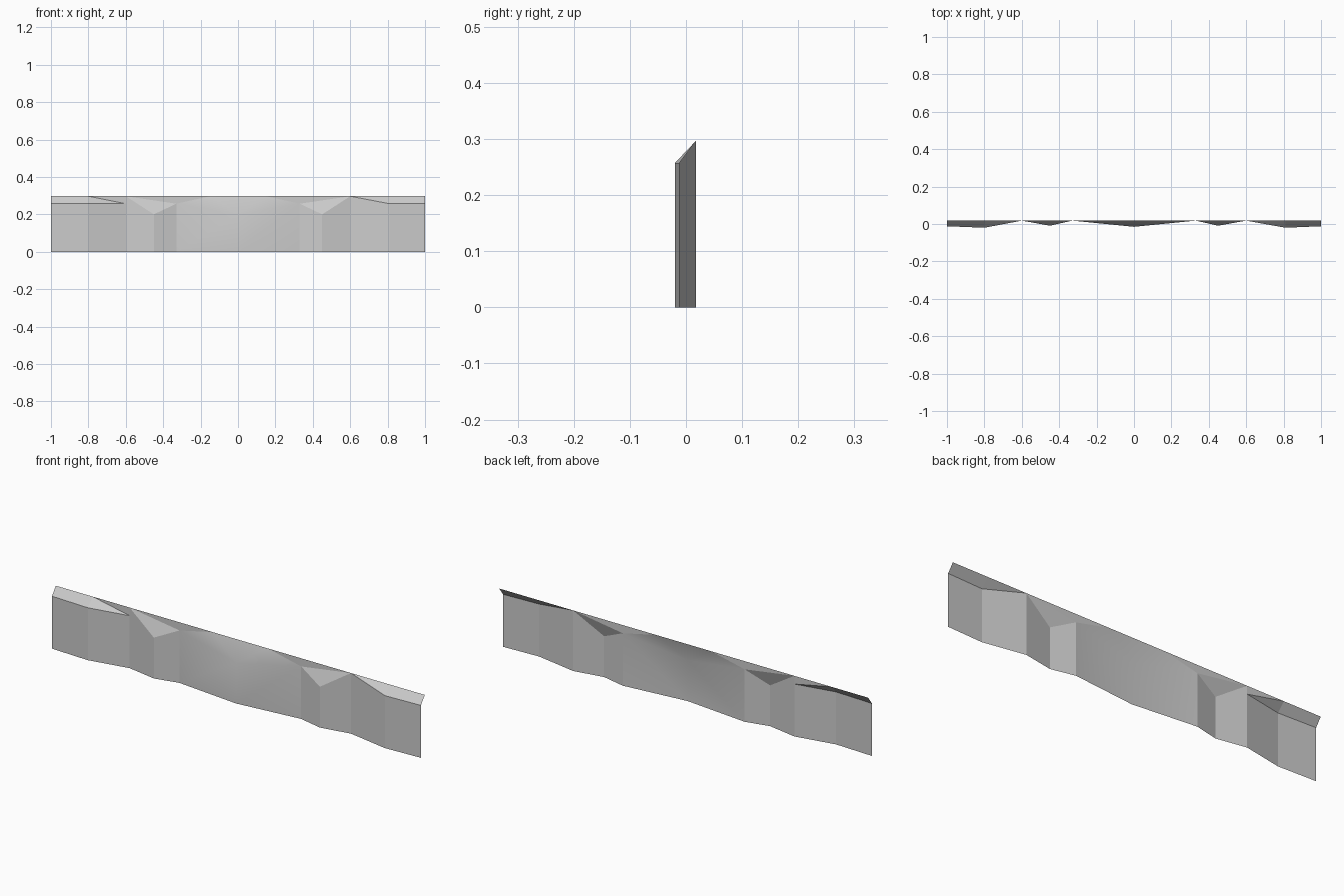
import bpy, bmesh

cube = bpy.data.objects.get("Cube")
if cube:
    bpy.data.objects.remove(cube, do_unlink=True)

BACK, TOP, EAVE, DIP = 0.018, 0.297, 0.257, 0.2

grey = bpy.data.materials.new("stone grey")
grey.use_nodes = True
colour = (0.6, 0.6, 0.6, 1)
grey.diffuse_color = colour
grey.node_tree.nodes["Principled BSDF"].inputs["Base Color"].default_value = colour

# Folded wall outline: x, y, wall height
outline = [(-1, -0.012, EAVE), (-0.8, -0.02, EAVE), (-0.6, BACK, EAVE),
           (-0.45, -0.009, DIP), (-0.33, BACK, EAVE), (0, -0.015, DIP),
           (0.33, BACK, EAVE), (0.45, -0.009, DIP), (0.6, BACK, TOP),
           (0.81, -0.02, EAVE), (1, -0.012, EAVE)]

bm = bmesh.new()
base = [bm.verts.new((x, y, 0)) for x, y, z in outline]
low = [bm.verts.new(p) for p in outline]
crest = {x: bm.verts.new((x, BACK, TOP))
         for x in (-1, -0.8, -0.6, -0.15, 0.15, 0.81, 1)}
crest[0.6] = low[8]


def face(*verts, smooth=False):
    bm.faces.new(verts).smooth = smooth


# Upright wall panels; the middle pair is softly shaded
for i in range(len(outline) - 1):
    corners = [base[i], base[i + 1], low[i + 1], low[i]]
    if i == 2:
        corners.insert(3, crest[-0.6])
    face(*corners, smooth=i in (4, 5))

# Sloped tops of the two ends
face(low[0], low[1], crest[-0.8], crest[-1])
face(low[1], low[2], crest[-0.8])
face(low[2], crest[-0.6], crest[-0.8])
face(low[9], low[10], crest[1], crest[0.81])
face(low[8], low[9], crest[0.81])

# Sloped notches and the upright pieces beside them
face(low[3], low[4], crest[-0.6])
face(low[6], low[7], low[8])
face(low[4], crest[-0.15], crest[-0.6])
face(low[6], low[8], crest[0.15])

# Middle slope
face(low[4], low[5], crest[-0.15], smooth=True)
face(low[5], crest[0.15], crest[-0.15], smooth=True)
face(low[5], low[6], crest[0.15], smooth=True)

mesh = bpy.data.meshes.new("folded_wall")
bm.to_mesh(mesh)
bm.free()
mesh.materials.append(grey)
wall = bpy.data.objects.new("folded_wall", mesh)
bpy.context.scene.collection.objects.link(wall)
